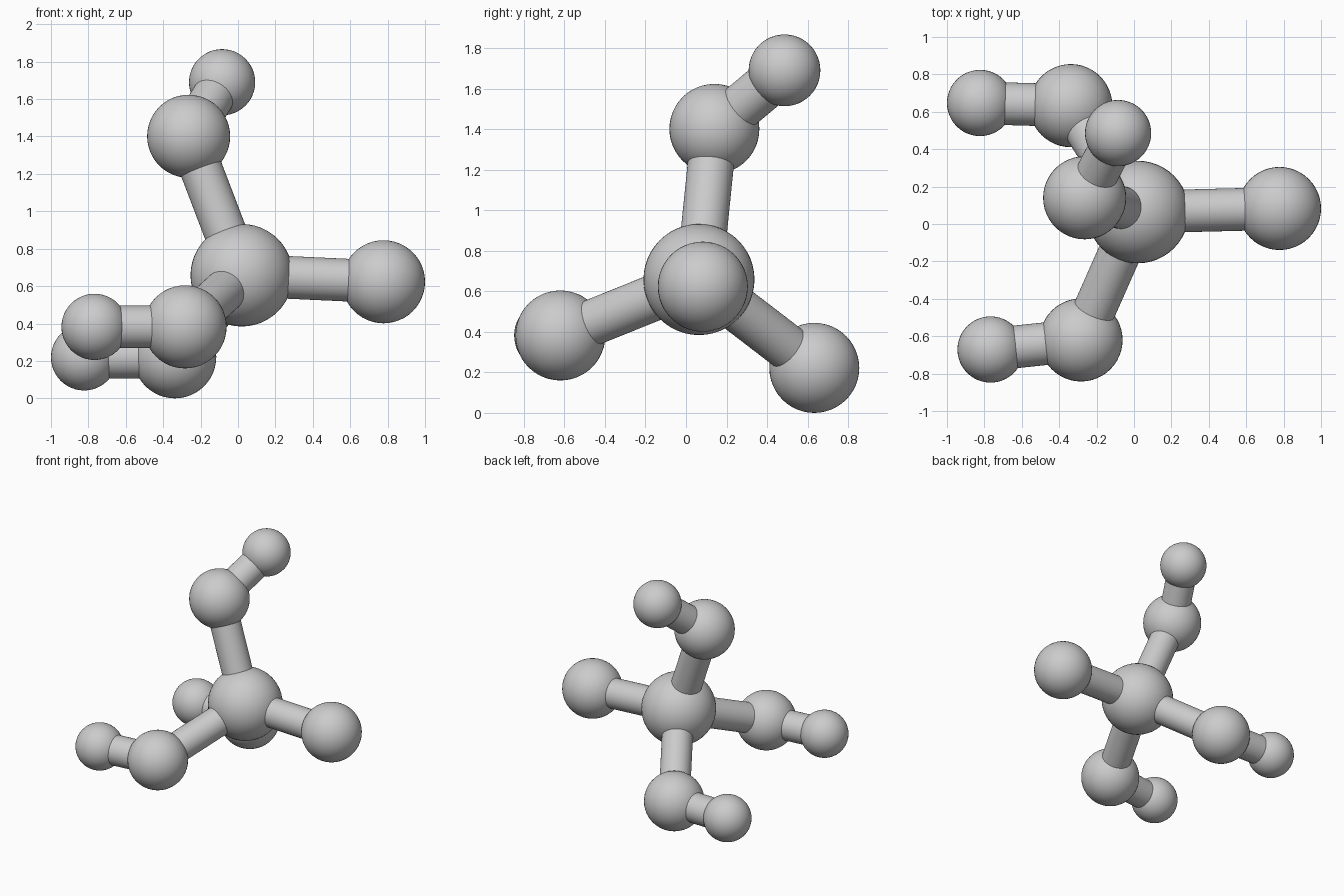
import bpy
from mathutils import Vector

if "Cube" in bpy.data.objects:
    bpy.data.objects.remove(bpy.data.objects["Cube"])

BOND_R = 0.114


def smooth(obj, name):
    obj.name = name
    bpy.ops.object.shade_smooth_by_angle()


def ball(name, pos, radius):
    bpy.ops.mesh.primitive_uv_sphere_add(segments=48, ring_count=24, radius=radius, location=pos)
    smooth(bpy.context.object, name)


def bond(name, a, b):
    a, b = Vector(a), Vector(b)
    d = b - a
    bpy.ops.mesh.primitive_cylinder_add(vertices=48, radius=BOND_R, depth=d.length, location=(a + b) / 2)
    obj = bpy.context.object
    obj.rotation_euler = d.to_track_quat('Z', 'Y').to_euler()
    smooth(obj, name)


# Large central atom
centre = (0.02, 0.064, 0.658)
ball("central_atom", centre, 0.274)

# Four arms: middle ball, and a small end ball where present
arms = {
    "right": ((0.778, 0.083, 0.623), None),
    "top": ((-0.264, 0.14, 1.401), (-0.085, 0.486, 1.69)),
    "front": ((-0.283, -0.62, 0.382), (-0.767, -0.671, 0.382)),
    "back": ((-0.338, 0.633, 0.222), (-0.823, 0.647, 0.219)),
}
for side, (mid, end) in arms.items():
    ball(side + "_atom", mid, 0.222)
    bond(side + "_inner_bond", centre, mid)
    if end:
        ball(side + "_end_atom", end, 0.177)
        bond(side + "_outer_bond", mid, end)
